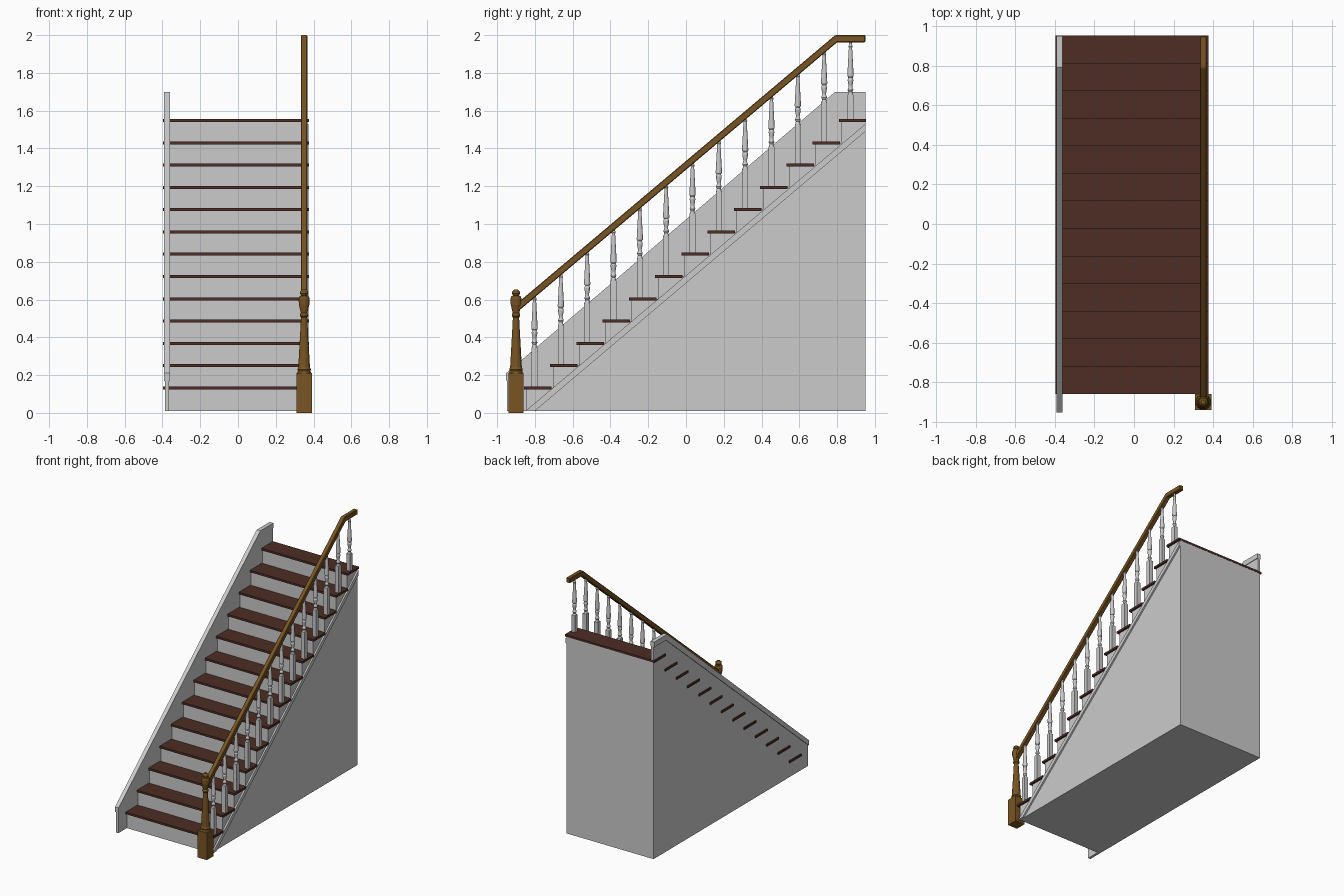
import bpy, bmesh, math
from mathutils import Matrix

if "Cube" in bpy.data.objects:
    bpy.data.objects.remove(bpy.data.objects["Cube"])

N, RUN, RISE = 13, 0.139, 0.118      # steps, going, rise
Y0, Z0 = -0.858, 0.14                # first nosing, first tread top
BACK = 0.95
RAIL_X = 0.35


def material(name, rgb):
    m = bpy.data.materials.new(name)
    m.diffuse_color = (*rgb, 1)
    m.use_nodes = True
    m.node_tree.nodes["Principled BSDF"].inputs["Base Color"].default_value = m.diffuse_color
    return m


DARK = material("dark_wood", (0.075, 0.027, 0.018))
OAK = material("oak", (0.19, 0.09, 0.017))


def finish(name, bm, mat=None):
    bmesh.ops.recalc_face_normals(bm, faces=bm.faces[:])
    me = bpy.data.meshes.new(name)
    bm.to_mesh(me)
    bm.free()
    ob = bpy.data.objects.new(name, me)
    bpy.context.collection.objects.link(ob)
    if mat:
        me.materials.append(mat)
    return ob


def slab(name, pts, x0, x1, mat=None):
    """Side profile (y, z) extruded across x."""
    bm = bmesh.new()
    f = bm.faces.new([bm.verts.new((x0, y, z)) for y, z in pts])
    g = bmesh.ops.extrude_face_region(bm, geom=[f])
    vs = [e for e in g["geom"] if isinstance(e, bmesh.types.BMVert)]
    bmesh.ops.translate(bm, verts=vs, vec=(x1 - x0, 0, 0))
    return finish(name, bm, mat)


def post(name, x, y, z, half, z_low, z_sq, profile, segs, mat=None):
    """Square block from z_low to z_sq topped by a turned (radius, height) profile."""
    bm = bmesh.new()
    h = z_sq - z_low
    bmesh.ops.create_cube(bm, size=1, matrix=Matrix.Translation((x, y, z + z_low + h / 2))
                          @ Matrix.Diagonal((2 * half, 2 * half, h, 1)))
    rings = []
    for r, t in profile:
        rings.append([bm.verts.new((x + r * math.cos(a), y + r * math.sin(a), z + t))
                      for a in [2 * math.pi * (i + 0.5) / segs for i in range(segs)]])
    for a, b in zip(rings, rings[1:]):
        for i in range(segs):
            j = (i + 1) % segs
            bm.faces.new((a[i], a[j], b[j], b[i]))
    bm.faces.new(rings[0])
    bm.faces.new(rings[-1])
    return finish(name, bm, mat)


# Solid stepped body: risers, closed side, back and underside
steps = [(BACK, 0.01)]
r0 = Y0 + 0.014
steps.append((r0, 0.01))
for i in range(N):
    z = Z0 + i * RISE - 0.008
    steps.append((r0 + i * RUN, z))
    steps.append((r0 + (i + 1) * RUN if i < N - 1 else BACK, z))
slab("stair_body", steps, -0.37, 0.362)

# Treads
for i in range(N):
    y, z = Y0 + i * RUN, Z0 + i * RISE
    y1 = min(y + RUN + 0.006, BACK + 0.002) if i < N - 1 else BACK + 0.002
    slab(f"tread_{i + 1}", [(y, z - 0.016), (y1, z - 0.016), (y1, z), (y, z)],
         -0.396, 0.376, DARK)

# Wall-side skirt board with a wider cap
slab("wall_skirt", [(-0.948, 0.01), (-0.948, 0.18), (0.79, 1.67), (BACK, 1.67), (BACK, 0.01)],
     -0.386, -0.366)
slab("wall_skirt_cap", [(-0.952, 0.17), (-0.952, 0.21), (0.79, 1.70), (BACK, 1.70),
                        (BACK, 1.66), (0.804, 1.66)], -0.392, -0.361)

# Sloping trim on the open side
slab("side_trim", [(-0.85, 0.01), (-0.80, 0.01), (BACK, 1.49), (BACK, 1.53)], 0.355, 0.374)

# Handrail with a level end
rail = slab("handrail", [(-0.90, 0.528), (-0.90, 0.575), (0.79, 2.0), (BACK, 2.0),
                         (BACK, 1.962), (0.80, 1.962)], RAIL_X - 0.017, RAIL_X + 0.017, OAK)
bev = rail.modifiers.new("soft_edges", "BEVEL")
bev.width = 0.004
bev.segments = 1

# Balusters, one per tread; the last is set lower under the level rail
turned = [(0.015, 0.205), (0.011, 0.222), (0.016, 0.232), (0.011, 0.244), (0.010, 0.252),
          (0.014, 0.272), (0.016, 0.285), (0.012, 0.298), (0.017, 0.305), (0.017, 0.315),
          (0.009, 0.455), (0.012, 0.462), (0.008, 0.472), (0.008, 0.496)]
for i in range(N):
    drop = 0.078 if i == N - 1 else 0
    ob = post(f"baluster_{i + 1}", RAIL_X, -0.802 + i * 0.1394, Z0 + i * RISE - drop,
              0.016, drop - 0.002, 0.207, turned, 12)

# Newel post: square block, tapered shaft, urn finial
newel = [(0.040, 0.208), (0.034, 0.222), (0.037, 0.230), (0.032, 0.242), (0.017, 0.505),
         (0.023, 0.512), (0.023, 0.522), (0.018, 0.530), (0.022, 0.545), (0.029, 0.575),
         (0.030, 0.605), (0.025, 0.618), (0.016, 0.622), (0.023, 0.632), (0.021, 0.643),
         (0.012, 0.652)]
post("newel_post", RAIL_X, -0.90, 0, 0.041, 0, 0.21, newel, 12, OAK)
